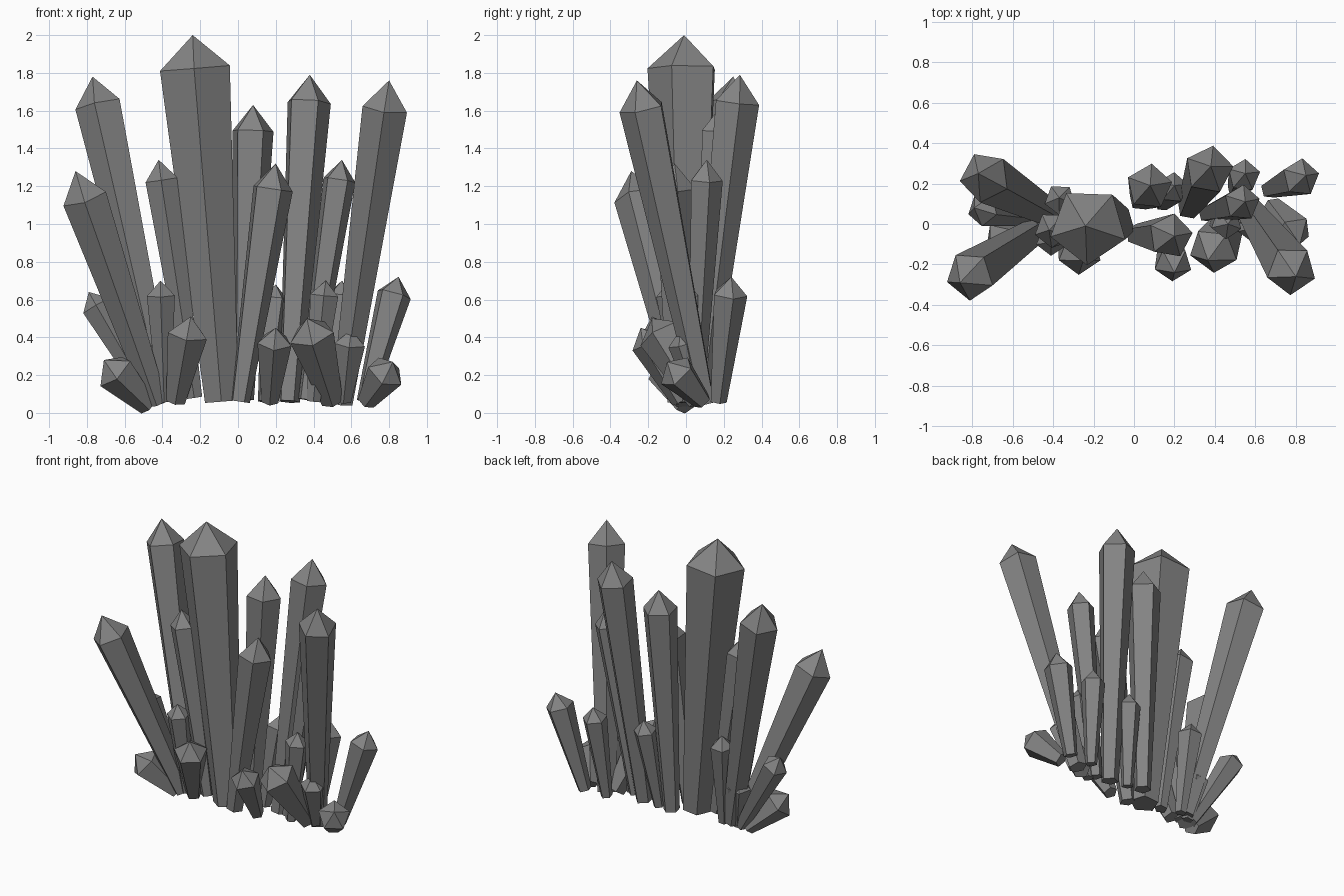
import bpy, bmesh, math
from mathutils import Vector

if "Cube" in bpy.data.objects:
    bpy.data.objects.remove(bpy.data.objects["Cube"])

stone = bpy.data.materials.new("dark_grey_stone")
stone.diffuse_color = (.23, .23, .23, 1)
stone.use_nodes = True
stone.node_tree.nodes["Principled BSDF"].inputs["Base Color"].default_value = stone.diffuse_color


def crystal(name, base, tip, r, cap=1.2, taper=0.48, phase=-92):
    """Five-sided shaft widening from base to shoulder, closed by a pointed cap."""
    base, tip = Vector(base), Vector(tip)
    axis = (tip - base).normalized()
    shoulder = tip - axis * (r * cap)
    turn = Vector((0, 0, 1)).rotation_difference(axis)
    bm = bmesh.new()

    def ring(centre, radius):
        verts = []
        for i in range(5):
            a = math.radians(phase + 72 * i)
            offset = turn @ Vector((math.cos(a), math.sin(a), 0)) * radius
            verts.append(bm.verts.new(centre + offset))
        return verts

    low, high = ring(base, r * taper), ring(shoulder, r)
    point = bm.verts.new(tip)
    bm.faces.new(low[::-1])
    for i in range(5):
        j = (i + 1) % 5
        bm.faces.new((low[i], low[j], high[j], high[i]))
        bm.faces.new((high[i], high[j], point))
    mesh = bpy.data.meshes.new(name)
    bm.to_mesh(mesh)
    bm.free()
    mesh.materials.append(stone)
    obj = bpy.data.objects.new(name, mesh)
    bpy.context.collection.objects.link(obj)


# Tall crystals
crystal("main_crystal", (-.085, 0, .06), (-.24, -.01, 2.0), .195, .9)
crystal("tall_crystal_left", (-.39, .04, .07), (-.77, .25, 1.78), .128, phase=-100)
crystal("tall_crystal_centre", (.27, .08, .06), (.38, .285, 1.79), .122, phase=80)
crystal("tall_crystal_right", (.55, .10, .05), (.80, -.26, 1.76), .125)
crystal("tall_crystal_back", (.03, .12, .07), (.08, .19, 1.63), .115, phase=84)

# Medium-tall crystals
crystal("mid_crystal_left", (-.43, 0, .05), (-.86, -.29, 1.28), .125)
crystal("mid_crystal_centre", (.01, -.05, .06), (.20, -.06, 1.32), .112, phase=80)
crystal("mid_crystal_inner", (-.23, -.01, .08), (-.42, -.03, 1.34), .09)
crystal("mid_crystal_right", (.36, .05, .07), (.55, .11, 1.34), .09, phase=85)

# Short upright crystals
crystal("short_crystal_far_right", (.67, .17, .06), (.85, .24, .72), .095, 1.0, phase=85)
crystal("short_crystal_inner_right", (.40, .02, .06), (.465, 0, .70), .078, 1.0)
crystal("short_crystal_back_right", (.50, .17, .06), (.55, .25, .70), .082, 1.0, phase=85)
crystal("short_crystal_back_centre", (.14, .10, .06), (.20, .19, .68), .078, 1.0, phase=85)
crystal("short_crystal_back_left", (-.34, .06, .06), (-.37, .13, .70), .078, 1.0)
crystal("short_crystal_front_left", (-.39, -.01, .06), (-.41, -.09, .70), .078, 1.0)
crystal("short_crystal_far_left", (-.45, .03, .05), (-.79, .08, .64), .085, 1.0)

# Stubby crystals splayed around the foot
crystal("stub_far_right", (.68, .09, .06), (.82, -.10, .27), .105, .8)
crystal("stub_front_right", (.50, .07, .06), (.365, -.18, .50), .125, .8)
crystal("stub_front_centre", (.17, -.03, .06), (.20, -.24, .45), .095, .9)
crystal("stub_front_left", (-.33, -.02, .06), (-.25, -.18, .51), .11, .9)
crystal("stub_far_left", (-.475, 0, .035), (-.71, -.13, .28), .11, .8)
crystal("stub_inner_right", (.56, .07, .06), (.60, -.03, .44), .085, .9)
crystal("stub_back_left", (-.42, .03, .05), (-.475, .08, .41), .078, .9)
